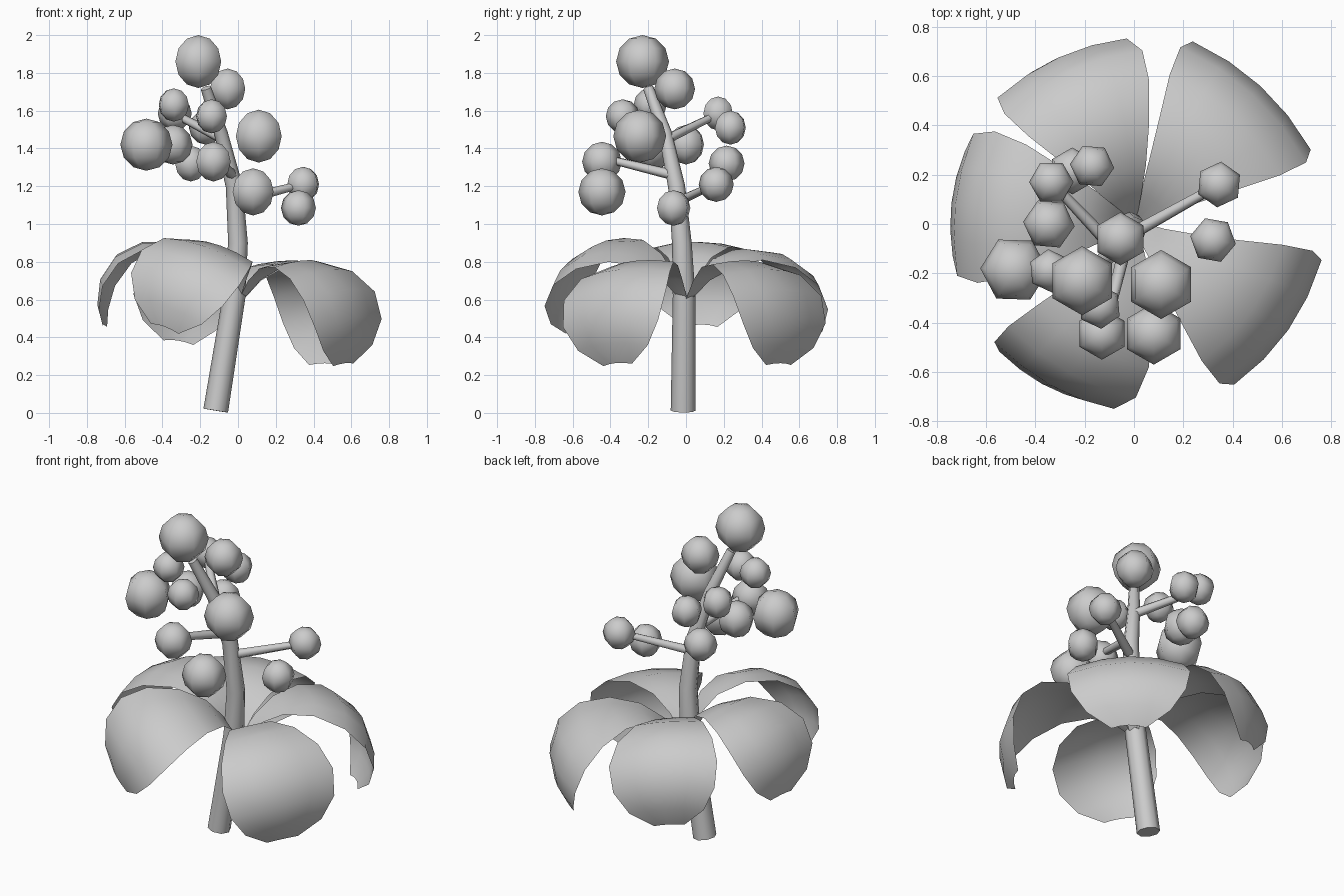
import bpy, bmesh, math
from mathutils import Matrix, Vector

if "Cube" in bpy.data.objects:
    bpy.data.objects.remove(bpy.data.objects["Cube"])


def finish(name, bm, smooth=True):
    mesh = bpy.data.meshes.new(name)
    bm.to_mesh(mesh)
    bm.free()
    for p in mesh.polygons:
        p.use_smooth = smooth
    ob = bpy.data.objects.new(name, mesh)
    bpy.context.collection.objects.link(ob)
    return ob


def tube(name, pts, sides=8):
    """Capped tube through (x, y, z, radius) points."""
    bm = bmesh.new()
    P = [Vector(p[:3]) for p in pts]
    rings = []
    for i, p in enumerate(P):
        d = (P[min(i + 1, len(P) - 1)] - P[max(i - 1, 0)]).normalized()
        side = Vector((0, 1, 0.01)).cross(d).normalized()
        up = d.cross(side)
        r = pts[i][3]
        rings.append([bm.verts.new(p + r * (math.cos(a) * side + math.sin(a) * up))
                      for a in (2 * math.pi * k / sides for k in range(sides))])
    for a, b in zip(rings, rings[1:]):
        for k in range(sides):
            n = (k + 1) % sides
            bm.faces.new((a[k], a[n], b[n], b[k]))
    bm.faces.new(rings[0][::-1])
    bm.faces.new(rings[-1])
    ob = finish(name, bm)
    for f in (-1, -2):
        ob.data.polygons[f].use_smooth = False
    return ob


# Petals: arched profile (radius, height above base, half width)
PROFILE = [(0.02, 0.0, 0.02), (0.12, 0.11, 0.06), (0.25, 0.19, 0.12),
           (0.42, 0.215, 0.20), (0.59, 0.17, 0.28), (0.71, 0.065, 0.32),
           (0.76, -0.08, 0.30), (0.74, -0.22, 0.22), (0.685, -0.325, 0.09)]


def petal(name, heading, pitch, roll, size, wide):
    bm = bmesh.new()
    cols = 4
    rows = []
    for r, z, w in PROFILE:
        row = []
        for c in range(cols + 1):
            t = 2 * c / cols - 1
            k = t * t * w / 0.32
            row.append(bm.verts.new(
                Vector((r - 0.055 * k, t * w * wide, z - 0.035 * k)) * size))
        rows.append(row)
    for a, b in zip(rows, rows[1:]):
        for c in range(cols):
            bm.faces.new((a[c], b[c], b[c + 1], a[c + 1]))
    m = (Matrix.Translation((0, 0, 0.6))
         @ Matrix.Rotation(math.radians(heading), 4, 'Z')
         @ Matrix.Rotation(math.radians(-pitch), 4, 'Y')
         @ Matrix.Rotation(math.radians(roll), 4, 'X'))
    bmesh.ops.transform(bm, matrix=m, verts=bm.verts)
    return finish(name, bm)


for i, args in enumerate([(-35, -1, 4, 1.0, 1.03), (47.5, -1, 0, 1.0, 1.08),
                          (113.5, 8, 8, 0.97, 1.0), (173.5, 15, 0, 0.965, 1.0),
                          (245, 13, -18, 0.97, 1.0)]):
    petal(f"petal_{i + 1}", *args)

# Bent, tapering stem
tube("stem", [(-0.118, -0.015, 0.012, 0.066), (-0.02, -0.01, 0.62, 0.06),
              (0.0, -0.022, 0.9, 0.052), (-0.02, -0.05, 1.2, 0.045),
              (-0.09, -0.11, 1.48, 0.036), (-0.17, -0.2, 1.72, 0.028)])

# Side twigs
for i, (a, b) in enumerate([
        ((-0.01, -0.04, 1.12, 0.028), (0.34, 0.155, 1.21, 0.02)),
        ((-0.08, -0.10, 1.45, 0.028), (-0.33, 0.165, 1.58, 0.02)),
        ((-0.03, -0.07, 1.26, 0.028), (-0.12, -0.44, 1.35, 0.02))]):
    tube(f"twig_{i + 1}", [a, b], 6)

# Berries: x, y, z, radius, turn
BERRIES = [(-0.21, -0.23, 1.86, 0.14, 0), (-0.055, -0.06, 1.715, 0.108, 0),
           (0.11, -0.245, 1.465, 0.14, 0), (-0.485, -0.185, 1.42, 0.138, 28),
           (-0.34, -0.19, 1.63, 0.088, 5), (-0.14, -0.335, 1.57, 0.09, 5),
           (-0.345, 0.0, 1.42, 0.105, 25), (-0.13, -0.445, 1.33, 0.105, 0),
           (0.08, -0.445, 1.17, 0.125, 0), (0.345, 0.16, 1.21, 0.093, -5),
           (0.32, -0.065, 1.085, 0.094, 20), (-0.25, 0.215, 1.32, 0.095, 0),
           (-0.335, 0.17, 1.585, 0.09, 30), (-0.17, 0.235, 1.51, 0.09, 25)]
for i, (x, y, z, r, turn) in enumerate(BERRIES):
    bm = bmesh.new()
    bmesh.ops.create_uvsphere(
        bm, u_segments=6, v_segments=6, radius=r,
        matrix=Matrix.Translation((x, y, z)) @ Matrix.Rotation(math.radians(turn), 4, 'Z'))
    finish(f"berry_{i + 1}", bm)
